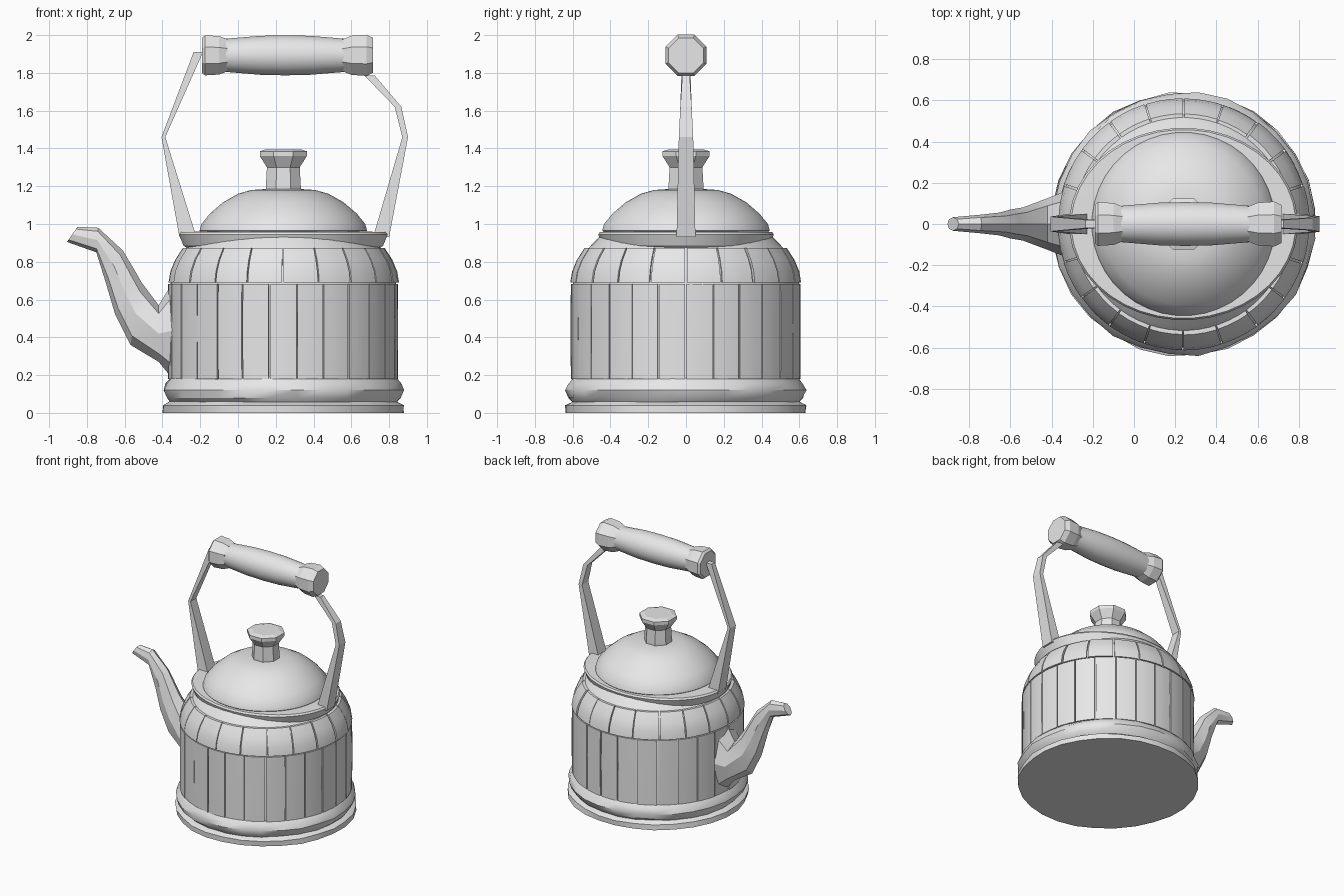
import bpy, bmesh, math, random
from mathutils import Vector, Matrix

random.seed(4)
cube = bpy.data.objects.get("Cube")
if cube:
    bpy.data.objects.remove(cube, do_unlink=True)

CX = 0.24  # axis of the pot
metal = bpy.data.materials.new("plain grey")
metal.use_nodes = True
grey = (0.8, 0.8, 0.8, 1)
metal.diffuse_color = grey
metal.node_tree.nodes["Principled BSDF"].inputs["Base Color"].default_value = grey


def finish(name, bm, angle=30):
    bmesh.ops.recalc_face_normals(bm, faces=bm.faces)
    mesh = bpy.data.meshes.new(name)
    bm.to_mesh(mesh)
    bm.free()
    obj = bpy.data.objects.new(name, mesh)
    bpy.context.collection.objects.link(obj)
    mesh.materials.append(metal)
    bpy.ops.object.select_all(action='DESELECT')
    obj.select_set(True)
    bpy.context.view_layer.objects.active = obj
    if angle:
        bpy.ops.object.shade_smooth_by_angle(angle=math.radians(angle))
    return obj


def loft(bm, rings):
    """Skin a list of closed point rings and cap both ends."""
    rows = [[bm.verts.new(p) for p in ring] for ring in rings]
    n = len(rows[0])
    for a, b in zip(rows, rows[1:]):
        for i in range(n):
            j = (i + 1) % n
            bm.faces.new((a[i], a[j], b[j], b[i]))
    bm.faces.new(rows[0][::-1])
    bm.faces.new(rows[-1])


def circle(radius, z, n, sy=1.0, jitter=0.0, turn=0.0):
    pts = []
    for i in range(n):
        a = math.tau * i / n + turn
        r = radius - random.uniform(0, jitter)
        pts.append(Vector((r * math.cos(a), r * math.sin(a) * sy, z)))
    return pts


def turned(name, profile, n, sy=1.0, jitter=0.0, angle=30, matrix=None):
    bm = bmesh.new()
    loft(bm, [circle(r, z, n, sy, jitter, math.pi / n) for r, z in profile])
    bm.transform(matrix or Matrix.Translation((CX, 0, 0)))
    return finish(name, bm, angle)


def panels(name, profile, count, gap, thickness):
    """Curved plates set side by side around the pot."""
    bm = bmesh.new()
    for k in range(count):
        a0 = math.tau * k / count + random.uniform(0, gap)
        a1 = math.tau * (k + 1) / count - gap
        lift = random.uniform(-0.003, 0.003)
        rings = []
        for s in range(4):
            a = a0 + (a1 - a0) * s / 3
            outer = [(r + lift, z) for r, z in profile]
            inner = [(r - thickness, z) for r, z in reversed(profile)]
            rings.append([Vector((CX + r * math.cos(a), r * math.sin(a), z))
                          for r, z in outer + inner])
        loft(bm, rings)
    return finish(name, bm)


# Pot: moulded foot, inner shell, plated wall and shoulder
turned("foot_rim", [(0.645, 0), (0.645, 0.04), (0.61, 0.06)], 28, jitter=0.012)
turned("foot_band", [(0.6, 0.05), (0.63, 0.08), (0.645, 0.12), (0.63, 0.155), (0.605, 0.185)],
       28, jitter=0.012)
turned("pot_shell", [(0.598, 0.05), (0.598, 0.69), (0.58, 0.77), (0.545, 0.84),
                     (0.5, 0.89), (0.44, 0.95)], 64)
panels("wall_plates", [(0.608, 0.18), (0.609, 0.45), (0.608, 0.683)], 26, 0.008, 0.02)
panels("shoulder_plates", [(0.61, 0.69), (0.6, 0.75), (0.575, 0.81), (0.535, 0.872)],
       20, 0.01, 0.02)

# Collar under the lid, stretched toward the handle
turned("collar", [(0.5, 0.865), (0.53, 0.885), (0.555, 0.945), (0.545, 0.958), (0.4, 0.96)],
       40, sy=0.84)

# Lid and knob
turned("lid", [(0.43, 0.95), (0.445, 0.965), (0.435, 1.0), (0.39, 1.055), (0.32, 1.115),
               (0.24, 1.16), (0.17, 1.18), (0.08, 1.186)], 40, angle=40)
turned("knob", [(0.1, 1.17), (0.1, 1.2), (0.094, 1.3), (0.135, 1.36), (0.135, 1.385),
                (0.1, 1.395)], 8, angle=0)

# Grip: smooth barrel with faceted end caps
across = Matrix.Translation((0, 0, 1.893)) @ Matrix.Rotation(math.pi / 2, 4, 'Y')
turned("grip", [(0.088, -0.07), (0.094, 0), (0.104, 0.12), (0.107, 0.25), (0.104, 0.38),
                (0.094, 0.5), (0.088, 0.57)], 24, matrix=across)
turned("left_cap", [(0.09, 0.55), (0.112, 0.6), (0.118, 0.68), (0.1, 0.715)], 8,
       angle=0, matrix=across)
turned("right_cap", [(0.1, -0.19), (0.115, -0.175), (0.11, -0.1), (0.092, -0.055)], 8,
       angle=0, matrix=across)


# Handle arms: tapered flat bars through (inner x, outer x, z, half depth)
def arm(name, stations):
    bm = bmesh.new()
    loft(bm, [[Vector((x0, -d, z)), Vector((x1, -d, z)), Vector((x1, d, z)),
               Vector((x0, d, z))] for x0, x1, z, d in stations])
    return finish(name, bm, 0)


arm("right_arm", [(-0.22, -0.31, 0.93, 0.05), (-0.385, -0.405, 1.46, 0.036),
                  (-0.185, -0.235, 1.91, 0.02)])
arm("left_arm", [(0.715, 0.8, 0.93, 0.05), (0.87, 0.9, 1.46, 0.038),
                 (0.83, 0.865, 1.62, 0.03), (0.67, 0.725, 1.785, 0.02)])

# Spout: lofted through (lower x, lower z, upper x, upper z, half width)
spout = [(-0.28, 0.1, -0.28, 0.8, 0.18), (-0.42, 0.27, -0.42, 0.57, 0.125),
         (-0.57, 0.36, -0.51, 0.69, 0.08), (-0.65, 0.52, -0.55, 0.76, 0.07),
         (-0.7, 0.69, -0.61, 0.86, 0.055), (-0.75, 0.85, -0.74, 0.98, 0.045),
         (-0.905, 0.905, -0.85, 0.985, 0.033)]
bm = bmesh.new()
rings = []
for x0, z0, x1, z1, w in spout:
    low, high = Vector((x0, 0, z0)), Vector((x1, 0, z1))
    ring = []
    for i in range(8):
        a = math.tau * i / 8
        p = low.lerp(high, 0.5 - 0.5 * math.cos(a))
        p.y = w * math.sin(a)
        ring.append(p)
    rings.append(ring)
loft(bm, rings)
finish("spout", bm, 25)
